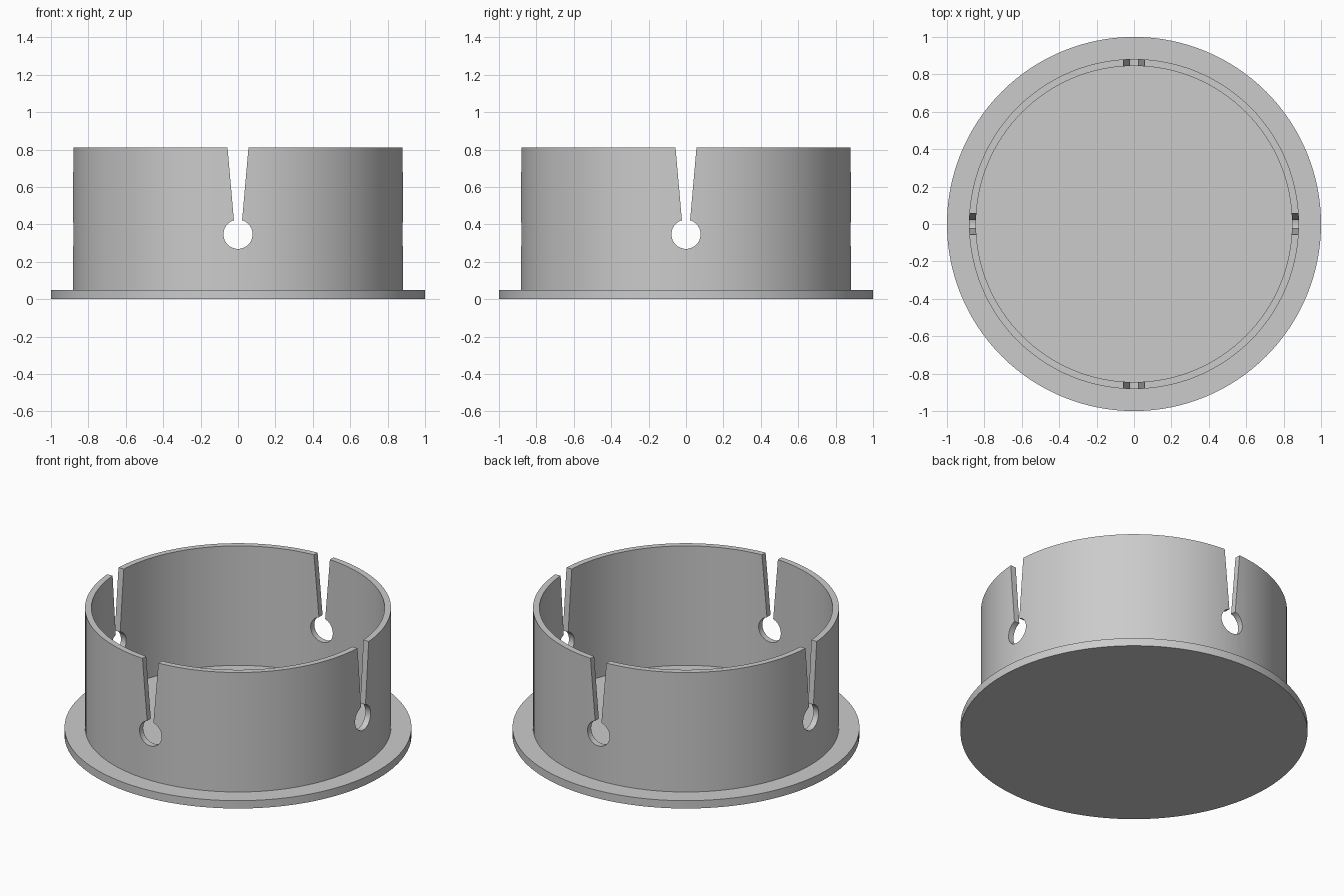
import bpy, bmesh, math
from mathutils import Matrix

cube = bpy.data.objects.get("Cube")
if cube:
    bpy.data.objects.remove(cube, do_unlink=True)

SEGMENTS = 128
WALL_OUT, WALL_IN = 0.882, 0.845
FLANGE_TOP, RIM_TOP = 0.05, 0.81
HOLE_Z, HOLE_R = 0.347, 0.078
SLOT_LOW, SLOT_HIGH = 0.022, 0.056   # slot half widths

grey = bpy.data.materials.new("plain grey")
grey.use_nodes = True
grey.diffuse_color = (0.6, 0.6, 0.6, 1)
grey.node_tree.nodes["Principled BSDF"].inputs["Base Color"].default_value = (0.6, 0.6, 0.6, 1)


def finish(name, bm):
    bmesh.ops.recalc_face_normals(bm, faces=bm.faces[:])
    mesh = bpy.data.meshes.new(name)
    bm.to_mesh(mesh)
    bm.free()
    obj = bpy.data.objects.new(name, mesh)
    bpy.context.collection.objects.link(obj)
    mesh.materials.append(grey)
    return obj


def select_only(obj):
    bpy.ops.object.select_all(action='DESELECT')
    obj.select_set(True)
    bpy.context.view_layer.objects.active = obj


def smooth(obj):
    select_only(obj)
    bpy.ops.object.shade_smooth_by_angle(angle=math.radians(30))


def keyhole_cutter(name, turn):
    """Round hole with a flared slot above it, run right across the cup."""
    start = math.asin(SLOT_LOW / HOLE_R)
    steps = 40
    profile = []
    for i in range(steps + 1):
        a = start + (2 * math.pi - 2 * start) * i / steps
        profile.append((HOLE_R * math.sin(a), HOLE_Z + HOLE_R * math.cos(a)))
    over = RIM_TOP + 0.1
    low = profile[0][1]
    wide = SLOT_LOW + (SLOT_HIGH - SLOT_LOW) * (over - low) / (RIM_TOP - low)
    profile += [(-wide, over), (wide, over)]
    bm = bmesh.new()
    face = bm.faces.new([bm.verts.new((x, -1.2, z)) for x, z in profile])
    ext = bmesh.ops.extrude_face_region(bm, geom=[face])
    moved = [g for g in ext["geom"] if isinstance(g, bmesh.types.BMVert)]
    bmesh.ops.translate(bm, verts=moved, vec=(0, 2.4, 0))
    bm.transform(Matrix.Rotation(turn, 4, 'Z'))
    cutter = finish(name, bm)
    cutter.hide_render = True
    return cutter


# Flat closed base with its projecting flange
bm = bmesh.new()
bmesh.ops.create_cone(bm, cap_ends=True, segments=SEGMENTS, radius1=1, radius2=1,
                      depth=FLANGE_TOP, matrix=Matrix.Translation((0, 0, FLANGE_TOP / 2)))
smooth(finish("base_flange", bm))

# Thin cylindrical wall, swept from a rectangular section
bm = bmesh.new()
foot = FLANGE_TOP - 0.02
section = [(WALL_IN, foot), (WALL_OUT, foot), (WALL_OUT, RIM_TOP), (WALL_IN, RIM_TOP)]
verts = [bm.verts.new((r, 0, z)) for r, z in section]
edges = [bm.edges.new((verts[i], verts[(i + 1) % 4])) for i in range(4)]
bmesh.ops.spin(bm, geom=verts + edges, cent=(0, 0, 0), axis=(0, 0, 1),
               angle=2 * math.pi, steps=SEGMENTS, use_merge=True)
bmesh.ops.remove_doubles(bm, verts=bm.verts[:], dist=0.0001)
wall = finish("slotted_wall", bm)

# Four keyhole slots, cut by two crossing prisms
for turn in (0, math.pi / 2):
    cutter = keyhole_cutter("slot_cutter", turn)
    mod = wall.modifiers.new("slots", 'BOOLEAN')
    mod.operation = 'DIFFERENCE'
    mod.solver = 'EXACT'
    mod.object = cutter
    select_only(wall)
    bpy.ops.object.modifier_apply(modifier=mod.name)
    bpy.data.objects.remove(cutter, do_unlink=True)
smooth(wall)
